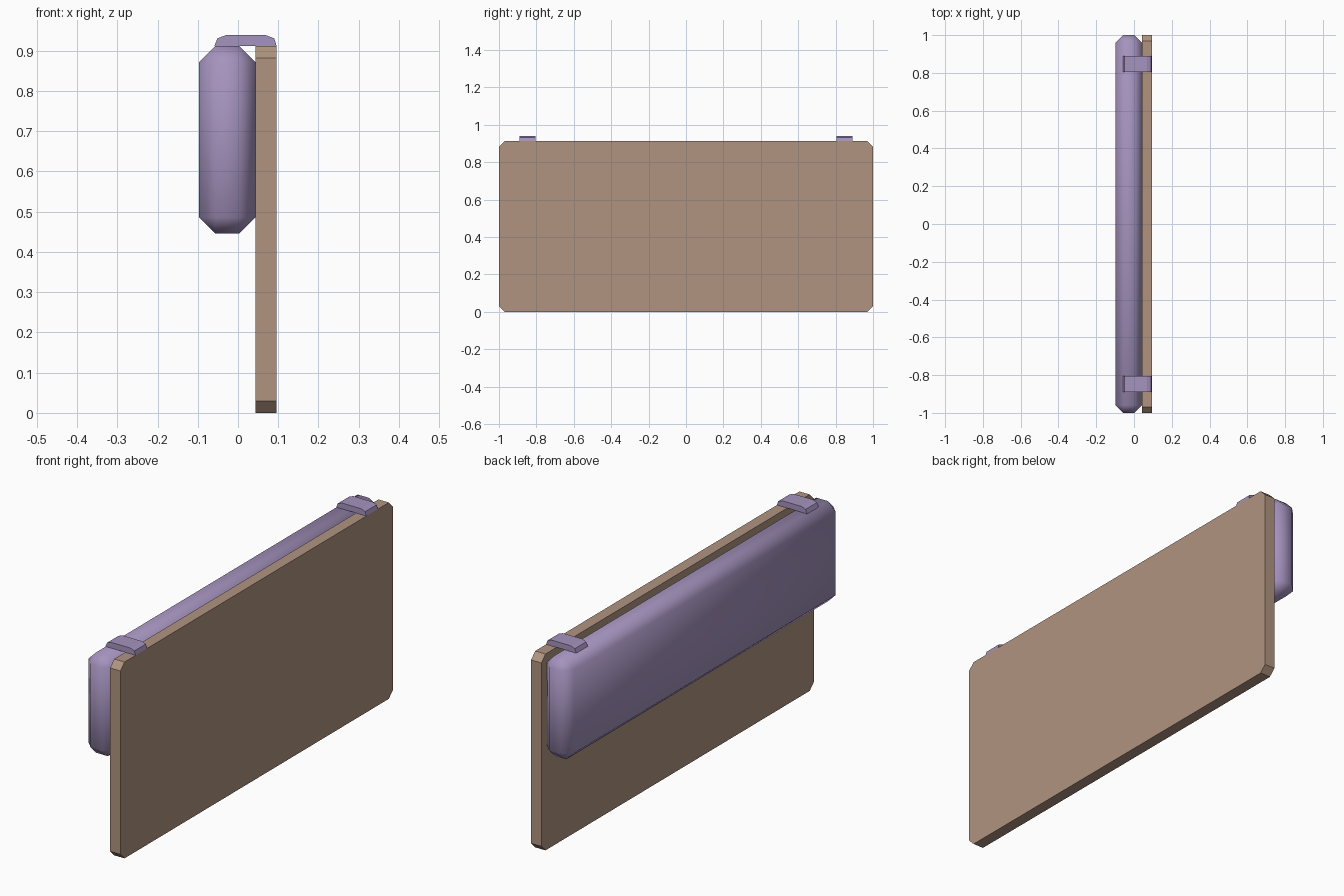
import bpy
import bmesh
from mathutils import Vector

cube = bpy.data.objects.get("Cube")
if cube:
    bpy.data.objects.remove(cube, do_unlink=True)


def material(name, rgb):
    mat = bpy.data.materials.new(name)
    mat.use_nodes = True
    mat.diffuse_color = (*rgb, 1)
    mat.node_tree.nodes["Principled BSDF"].inputs["Base Color"].default_value = (*rgb, 1)
    return mat


def finish(name, bm, mat, smooth=False):
    bmesh.ops.recalc_face_normals(bm, faces=bm.faces[:])
    for face in bm.faces:
        face.smooth = smooth
    mesh = bpy.data.meshes.new(name)
    bm.to_mesh(mesh)
    bm.free()
    mesh.materials.append(mat)
    obj = bpy.data.objects.new(name, mesh)
    bpy.context.collection.objects.link(obj)
    return obj


def prism(name, points, offset, mat):
    """Extrude a closed outline along an offset."""
    bm = bmesh.new()
    face = bm.faces.new([bm.verts.new(p) for p in points])
    extruded = bmesh.ops.extrude_face_region(bm, geom=[face])["geom"]
    verts = [v for v in extruded if isinstance(v, bmesh.types.BMVert)]
    bmesh.ops.translate(bm, verts=verts, vec=offset)
    return finish(name, bm, mat)


def chamfered_box(name, low, high, chamfer, mat):
    """Box with single-step chamfers, smooth shaded all over."""
    low, high = Vector(low), Vector(high)
    bm = bmesh.new()
    bmesh.ops.create_cube(bm, size=1)
    bmesh.ops.scale(bm, verts=bm.verts, vec=high - low)
    bmesh.ops.translate(bm, verts=bm.verts, vec=(low + high) / 2)
    bmesh.ops.bevel(bm, geom=bm.edges[:], offset=chamfer, segments=1,
                    affect='EDGES', profile=0.5)
    return finish(name, bm, mat, smooth=True)


wood = material("warm brown wood", (0.434, 0.296, 0.216))
fabric = material("soft purple fabric", (0.376, 0.292, 0.515))

# Upright board with clipped corners
top, cut, board_x, thickness = 0.912, 0.03, 0.043, 0.053
outline = [(-1, cut), (cut - 1, 0), (1 - cut, 0), (1, cut),
           (1, top - cut), (1 - cut, top), (cut - 1, top), (-1, top - cut)]
prism("headboard_panel", [(board_x, y, z) for y, z in outline],
      (thickness, 0, 0), wood)

# Padded cushion against the upper half of the board
chamfered_box("cushion", (-0.097, -1, 0.446), (board_x, 1, top), 0.04, fabric)

# Straps over the top, linking cushion and board
strap_profile = [(-0.059, top), (-0.051, 0.931), (-0.03, 0.939),
                 (0.069, 0.939), (0.09, 0.931), (0.096, top)]
width = 0.084
for side, label in ((1, "back"), (-1, "front")):
    start = side * 0.847 - width / 2
    prism(label + "_strap", [(x, start, z) for x, z in strap_profile],
          (0, width, 0), fabric)
